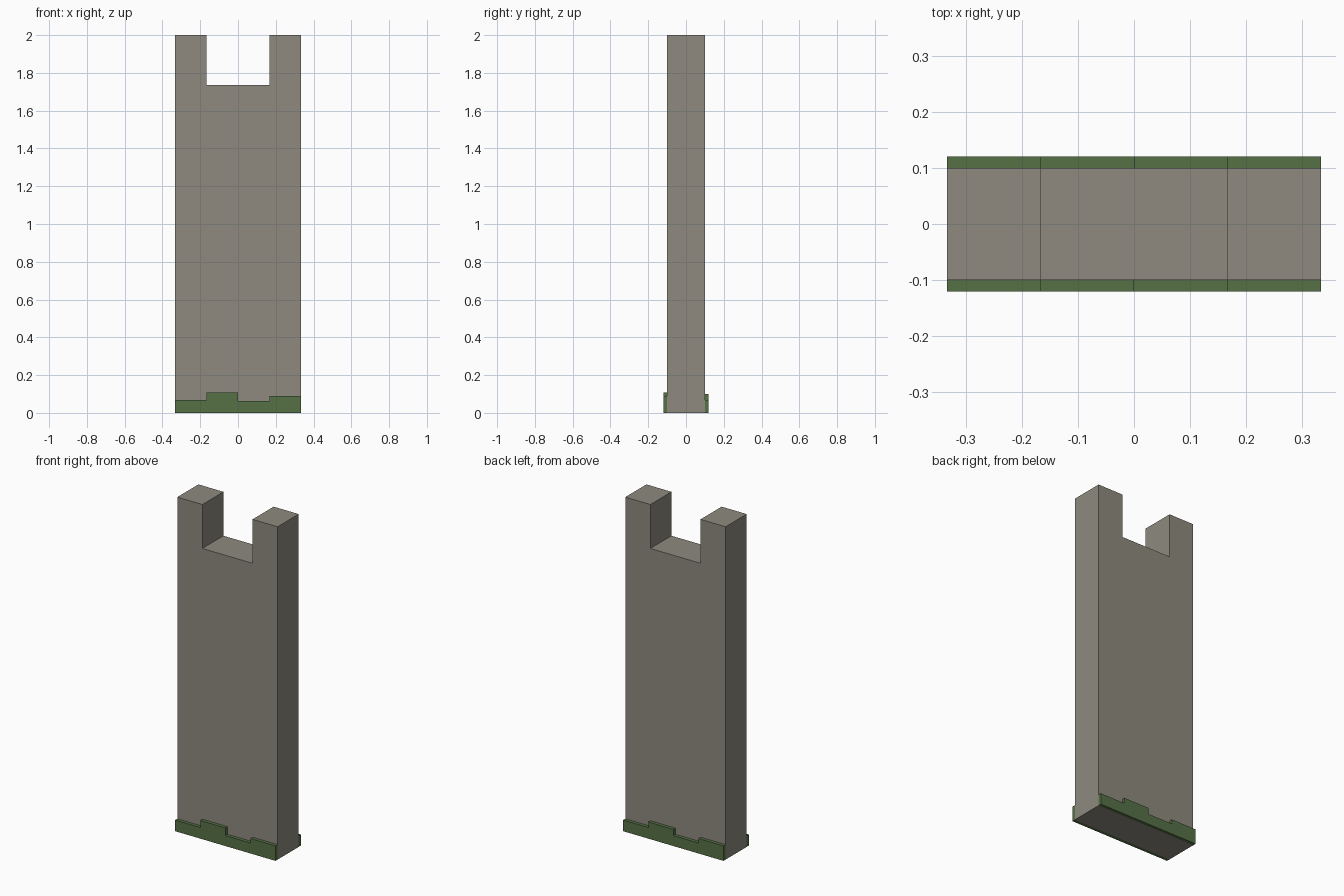
import bpy, bmesh

if "Cube" in bpy.data.objects:
    bpy.data.objects.remove(bpy.data.objects["Cube"])


def srgb(r, g, b):
    lin = lambda c: c / 12.92 if c <= 0.04045 else ((c + 0.055) / 1.055) ** 2.4
    return (lin(r / 255), lin(g / 255), lin(b / 255), 1)


def material(name, colour):
    m = bpy.data.materials.new(name)
    m.diffuse_color = colour
    m.use_nodes = True
    m.node_tree.nodes["Principled BSDF"].inputs["Base Color"].default_value = m.diffuse_color
    return m


def extrude_profile(name, outline, y0, y1, mat):
    """Extrude an x-z outline along y."""
    bm = bmesh.new()
    face = bm.faces.new([bm.verts.new((x, y0, z)) for x, z in outline])
    ext = bmesh.ops.extrude_face_region(bm, geom=[face])
    moved = [v for v in ext["geom"] if isinstance(v, bmesh.types.BMVert)]
    bmesh.ops.translate(bm, verts=moved, vec=(0, y1 - y0, 0))
    bmesh.ops.recalc_face_normals(bm, faces=bm.faces[:])
    mesh = bpy.data.meshes.new(name)
    bm.to_mesh(mesh)
    bm.free()
    mesh.materials.append(mat)
    obj = bpy.data.objects.new(name, mesh)
    bpy.context.collection.objects.link(obj)
    return obj


stone = material("grey stone", srgb(142, 138, 127))
moss = material("moss green", srgb(86, 113, 70))

W, N = 1 / 3, 1 / 6   # half width of wall, half width of notch
D, M = 0.10, 0.12     # half depth of wall, outer face of moss

# Wall slab with a notch between two merlons
extrude_profile("wall_slab", [(-W, 0), (W, 0), (W, 2), (N, 2), (N, 1.736),
                              (-N, 1.736), (-N, 2), (-W, 2)], -D, D, stone)


# Stepped moss strips along the foot, each running left to right as seen
def moss_strip(name, heights, side):
    outline = [(-W * side, 0)]
    for i, h in enumerate(heights):
        outline += [((-W + i * N) * side, h), ((-W + (i + 1) * N) * side, h)]
    outline.append((W * side, 0))
    extrude_profile(name, outline, -D * side, -M * side, moss)


moss_strip("front_moss", [0.067, 0.109, 0.063, 0.09], 1)
moss_strip("back_moss", [0.067, 0.10, 0.063, 0.09], -1)
